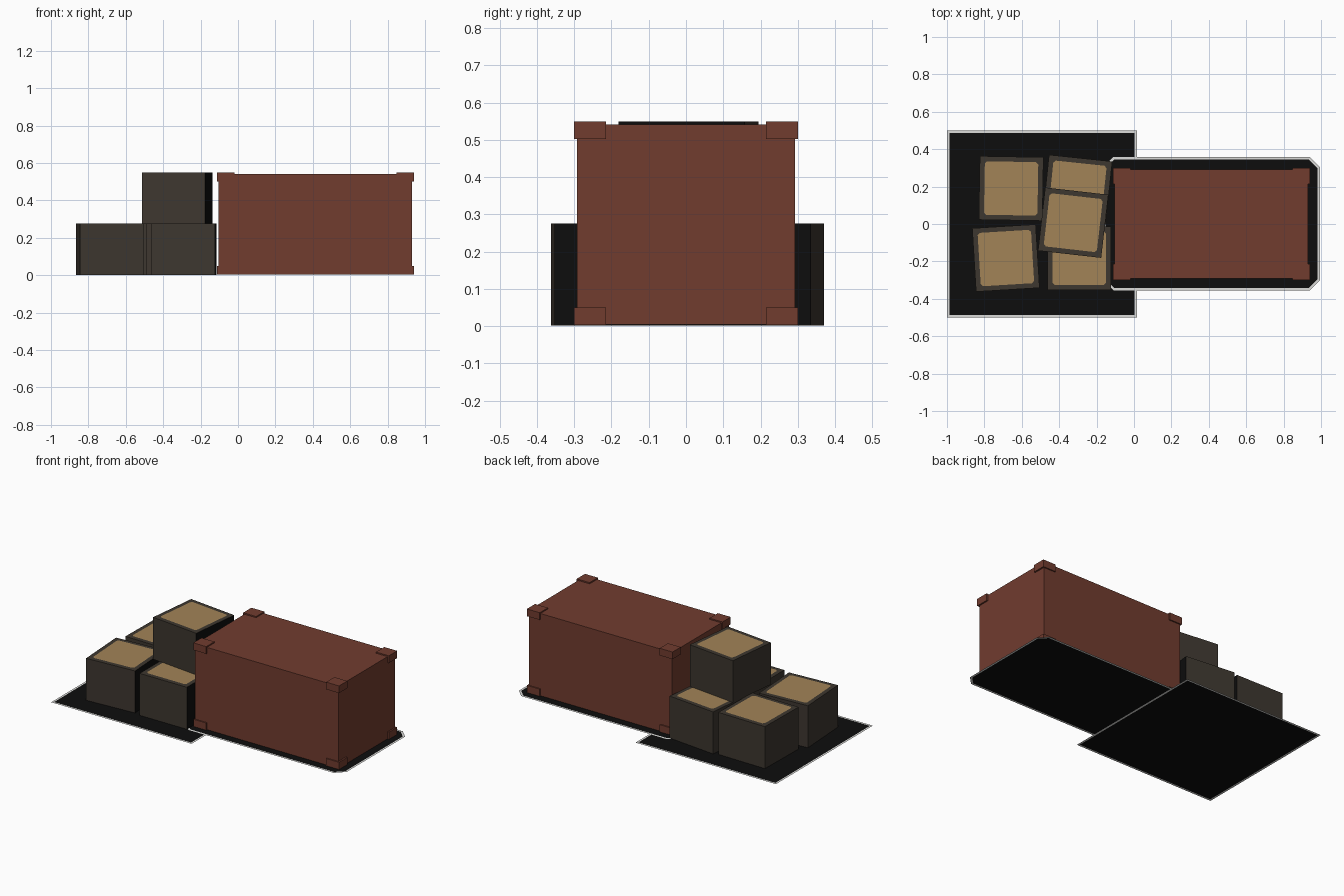
import bpy, bmesh, math
from mathutils import Matrix, Vector

if "Cube" in bpy.data.objects:
    bpy.data.objects.remove(bpy.data.objects["Cube"])


def material(name, rgb):
    m = bpy.data.materials.new(name)
    m.diffuse_color = (*rgb, 1)
    m.use_nodes = True
    m.node_tree.nodes["Principled BSDF"].inputs["Base Color"].default_value = m.diffuse_color
    return m


RUST = material("rust red", (0.165, 0.045, 0.028))
BROWN = material("dark brown", (0.047, 0.038, 0.029))
BLACK = material("near black", (0.004, 0.004, 0.004))
TAN = material("cardboard tan", (0.36, 0.23, 0.095))
PALE = material("pale edge", (0.72, 0.72, 0.70))


def finish(name, bm, mats):
    me = bpy.data.meshes.new(name)
    bm.to_mesh(me)
    bm.free()
    for m in mats:
        me.materials.append(m)
    ob = bpy.data.objects.new(name, me)
    bpy.context.collection.objects.link(ob)
    return ob


def cuboid(bm, lo, hi):
    lo, hi = Vector(lo), Vector(hi)
    mat = Matrix.Translation((lo + hi) / 2) @ Matrix.Diagonal((*(hi - lo), 1))
    return bmesh.ops.create_cube(bm, size=1, matrix=mat)


# Shipping container body
X0, X1, HY, H = -0.105, 0.93, 0.292, 0.541
bm = bmesh.new()
cuboid(bm, (X0, -HY, 0.004), (X1, HY, H))
finish("container_body", bm, [RUST])

# Corner castings on all eight corners
bm = bmesh.new()
for xa, xb in ((-0.113, -0.02), (0.847, 0.94)):
    for ya, yb in ((-0.3, -0.215), (0.215, 0.3)):
        for za, zb in ((0.003, 0.05), (0.502, 0.549)):
            cuboid(bm, (xa, ya, za), (xb, yb, zb))
finish("container_corners", bm, [RUST])


# Crates: brown sides, black end, tan inset top with clipped corners
def crate(name, x, y, z, deg, size=0.34, h=0.274):
    bm = bmesh.new()
    s = size / 2
    cuboid(bm, (-s, -s, 0), (s, s, h))
    for f in bm.faces:
        f.normal_update()
        f.material_index = 1 if f.normal.x > 0.9 else 0
    t, c = s - 0.027, 0.012
    pts = [(t, t - c), (t - c, t), (c - t, t), (-t, t - c),
           (-t, c - t), (c - t, -t), (t - c, -t), (t, c - t)]
    top = bm.faces.new([bm.verts.new((px, py, h + 0.001)) for px, py in pts])
    top.material_index = 2
    ob = finish(name, bm, [BROWN, BLACK, TAN])
    ob.location = (x, y, z)
    ob.rotation_euler.z = math.radians(deg)


crate("crate_front_left", -0.685, -0.182, 0.002, 3.5)
crate("crate_back_left", -0.657, 0.19, 0.002, -1)
crate("crate_front_right", -0.293, -0.183, 0.002, 0)
crate("crate_back_right", -0.303, 0.183, 0.002, -6)
crate("crate_top", -0.325, 0.007, 0.275, -6.5)


# Thin ground mats: black with a pale border
def mat_plate(name, x0, x1, y0, y1, cut, z):
    bm = bmesh.new()
    if cut:
        pts = [(x0 + cut, y0), (x1 - cut, y0), (x1, y0 + cut), (x1, y1 - cut),
               (x1 - cut, y1), (x0 + cut, y1), (x0, y1 - cut), (x0, y0 + cut)]
    else:
        pts = [(x0, y0), (x1, y0), (x1, y1), (x0, y1)]
    face = bm.faces.new([bm.verts.new((px, py, z)) for px, py in pts])
    face.normal_update()
    rim = bmesh.ops.inset_region(bm, faces=[face], thickness=0.013,
                                 use_boundary=True, use_even_offset=True)
    for f in rim["faces"]:
        f.material_index = 1
    finish(name, bm, [BLACK, PALE])


mat_plate("crate_ground_mat", -1.0, 0.015, -0.5, 0.5, 0, 0.0)
mat_plate("container_ground_mat", -0.165, 0.995, -0.355, 0.358, 0.055, 0.002)
